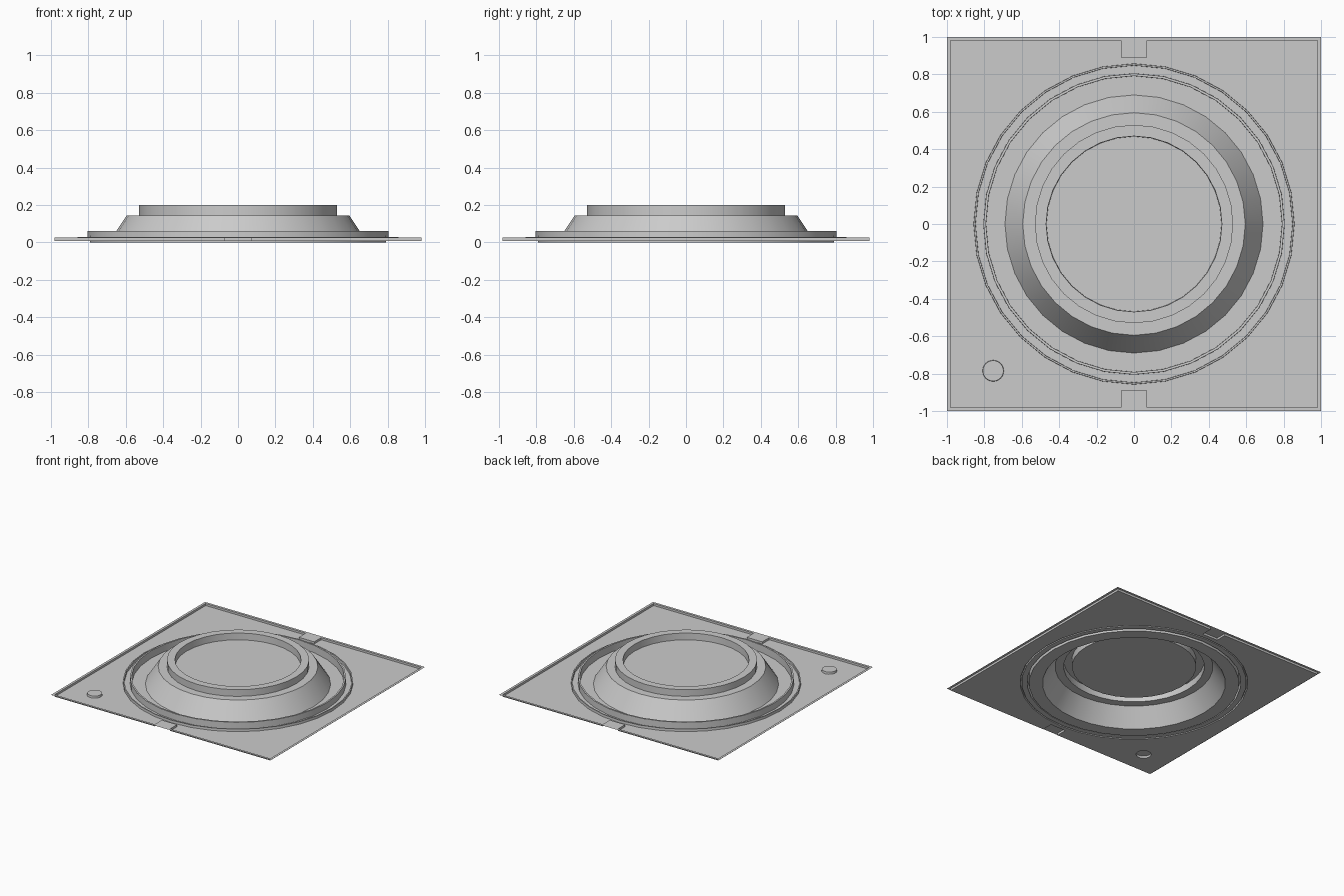
import bpy, bmesh
from math import cos, sin, pi

if "Cube" in bpy.data.objects:
    bpy.data.objects.remove(bpy.data.objects["Cube"])

FLOOR, RIM = 0.008, 0.025
SIDES = 32
BUTTON = (-0.753, -0.785)


def ring(bm, r, z, sides, centre=(0, 0)):
    return [bm.verts.new((centre[0] + r * cos(2 * pi * i / sides),
                          centre[1] + r * sin(2 * pi * i / sides), z))
            for i in range(sides)]


def loop_edges(bm, verts):
    return [bm.edges.new((verts[i - 1], verts[i])) for i in range(len(verts))]


def bridge(bm, a, b):
    for i in range(len(a)):
        bm.faces.new((a[i - 1], a[i], b[i], b[i - 1]))


def finish(bm, name):
    # open sheet: make the upper side the outside
    bmesh.ops.recalc_face_normals(bm, faces=bm.faces)
    if sum(f.normal.z * f.calc_area() for f in bm.faces) < 0:
        bmesh.ops.reverse_faces(bm, faces=bm.faces)
    mesh = bpy.data.meshes.new(name)
    bm.to_mesh(mesh)
    bm.free()
    obj = bpy.data.objects.new(name, mesh)
    bpy.context.collection.objects.link(obj)
    bpy.ops.object.select_all(action='DESELECT')
    obj.select_set(True)
    bpy.context.view_layer.objects.active = obj
    bpy.ops.object.shade_smooth_by_angle(angle=pi / 6)
    return obj


def turned(name, profile, sides, centre=(0, 0)):
    """Thin sheet revolved from a (radius, z) profile, closed by a disc."""
    bm = bmesh.new()
    rings = [ring(bm, r, z, sides, centre) for r, z in profile]
    for a, b in zip(rings, rings[1:]):
        bridge(bm, a, b)
    bm.faces.new(rings[-1])
    return finish(bm, name)


# Square tray floor with openings under the dome and button
w, tab, t = 0.98, 0.89, 0.07
half = [(w, -w), (w, w), (t, w), (t, tab), (-t, tab), (-t, w)]
outline = half + [(-x, -y) for x, y in half]
bm = bmesh.new()
low = [bm.verts.new((x, y, FLOOR)) for x, y in outline]
edges = loop_edges(bm, low)
edges += loop_edges(bm, ring(bm, 0.858, FLOOR, SIDES))
edges += loop_edges(bm, ring(bm, 0.057, FLOOR, 24, BUTTON))
bmesh.ops.triangle_fill(bm, edges=edges, use_beauty=True, normal=(0, 0, 1))

# Raised rim with two inward tabs
high = [bm.verts.new((x, y, RIM)) for x, y in outline]
bridge(bm, low, high)
outer = [bm.verts.new((x / w if abs(x) == w else x,
                       y / abs(y), RIM)) for x, y in outline]
n = len(outline)
for i in range(n):
    j = (i + 1) % n
    # tab sides are skipped here and each tab is one quad instead
    if outline[i][0] == outline[j][0] and abs(outline[i][0]) == t:
        continue
    if abs(outline[i][1]) == tab and abs(outline[j][1]) == tab:
        a, b = outer[i - 1], outer[(j + 1) % n]
        bm.faces.new((high[i - 1], high[i], high[j], high[(j + 1) % n], b, a))
        continue
    bm.faces.new((high[i], high[j], outer[j], outer[i]))
loose = [v for v in bm.verts if not v.link_faces]
bmesh.ops.delete(bm, geom=loose, context='VERTS')
finish(bm, "tray")

# Stepped hollow dome with two thin ridges around it
turned("dome", [(0.858, FLOOR), (0.857, 0.028), (0.848, 0.028), (0.847, FLOOR),
                (0.806, FLOOR), (0.805, 0.06), (0.792, 0.06), (0.791, 0),
                (0.69, 0), (0.595, 0.145), (0.53, 0.145), (0.53, 0.2),
                (0.47, 0.2), (0.468, 0.145)], SIDES)

# Small locating button
turned("button", [(0.057, FLOOR), (0.055, RIM)], 24, BUTTON)
